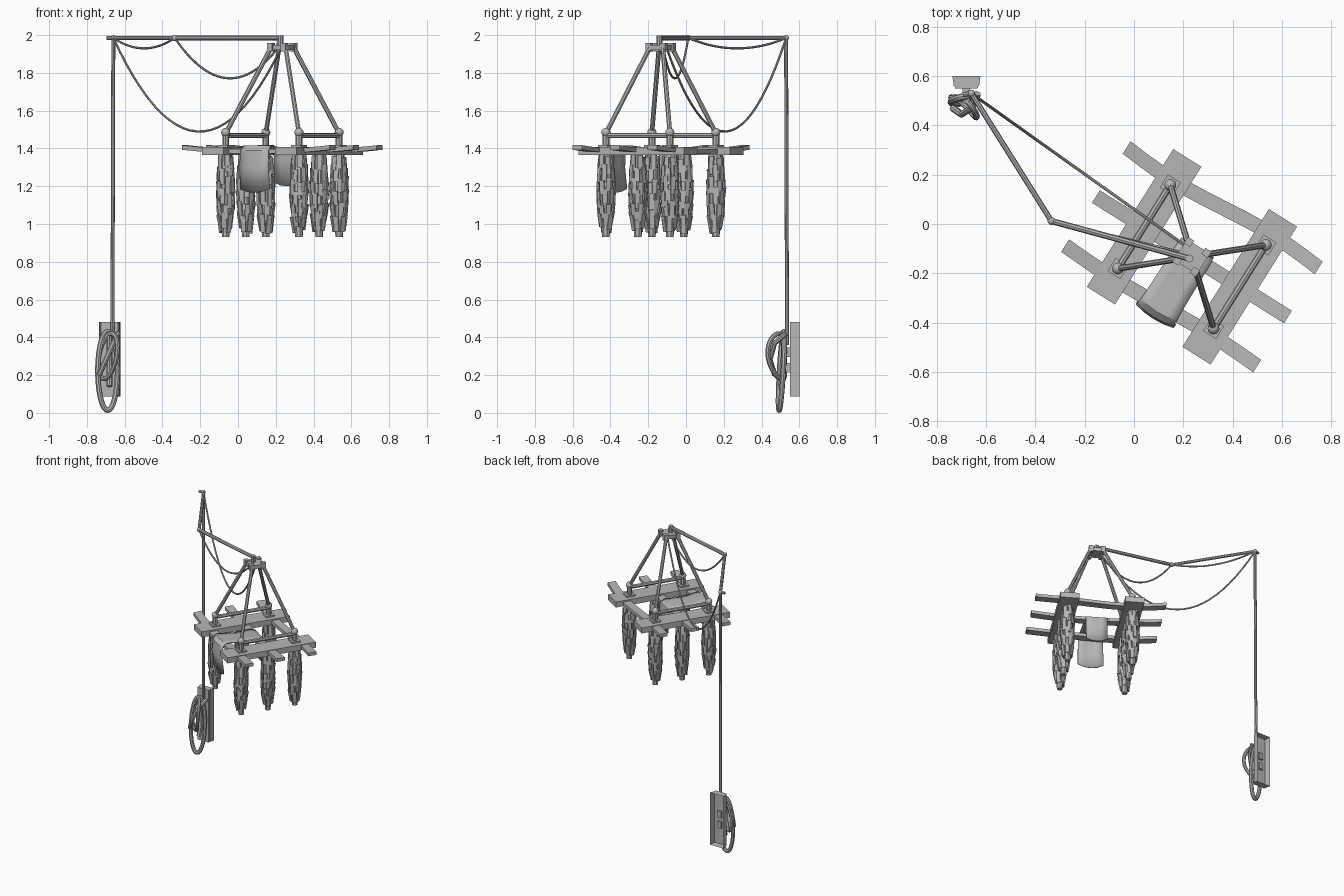
import bpy, bmesh, math, random
from math import sin, cos, pi, radians
from mathutils import Matrix, Vector

random.seed(4)
cube = bpy.data.objects.get("Cube")
if cube:
    bpy.data.objects.remove(cube, do_unlink=True)

grey = bpy.data.materials.new("plain grey")
grey.use_nodes = True
COLOUR = (0.47, 0.47, 0.47, 1)
grey.diffuse_color = COLOUR
grey.node_tree.nodes["Principled BSDF"].inputs["Base Color"].default_value = COLOUR

# Frame of the hanging rack: local x crosses the planks, local y runs along them
RACK = Matrix.Translation((0.235, -0.133, 0)) @ Matrix.Rotation(radians(-32.1), 4, 'Z')
WORLD = Matrix.Identity(4)


def add_object(name, mesh, smooth=False):
    obj = bpy.data.objects.new(name, mesh)
    bpy.context.collection.objects.link(obj)
    mesh.materials.clear()
    mesh.materials.append(grey)
    if smooth:
        bpy.ops.object.select_all(action='DESELECT')
        obj.select_set(True)
        bpy.context.view_layer.objects.active = obj
        bpy.ops.object.shade_smooth_by_angle(angle=radians(40))
    return obj


def finish(name, bm, frame=WORLD, smooth=False):
    bmesh.ops.transform(bm, matrix=frame, verts=bm.verts)
    bmesh.ops.recalc_face_normals(bm, faces=bm.faces)
    mesh = bpy.data.meshes.new(name)
    bm.to_mesh(mesh)
    bm.free()
    return add_object(name, mesh, smooth)


def add_box(bm, centre, size, turn=WORLD):
    m = Matrix.Translation(centre) @ turn @ Matrix.Diagonal((*size, 1))
    bmesh.ops.create_cube(bm, size=1, matrix=m)


def box(name, centre, size, frame=WORLD):
    bm = bmesh.new()
    add_box(bm, centre, size)
    return finish(name, bm, frame)


def tube(name, points, radius, frame=WORLD, closed=False):
    curve = bpy.data.curves.new(name, 'CURVE')
    curve.dimensions = '3D'
    curve.bevel_depth = radius
    curve.bevel_resolution = 2
    curve.use_fill_caps = True
    line = curve.splines.new('POLY')
    line.points.add(len(points) - 1)
    for p, co in zip(line.points, points):
        p.co = (*(frame @ Vector(co)), 1)
    line.use_cyclic_u = closed
    temp = bpy.data.objects.new(name, curve)
    mesh = bpy.data.meshes.new_from_object(temp)
    bpy.data.objects.remove(temp)
    return add_object(name, mesh, True)


def ball(name, centre, radius, frame=WORLD):
    bm = bmesh.new()
    bmesh.ops.create_uvsphere(bm, u_segments=12, v_segments=8, radius=radius,
                              matrix=Matrix.Translation(centre))
    return finish(name, bm, frame, True)


def cable(name, a, b, sag):
    a, b = Vector(a), Vector(b)
    steps = [i / 24 for i in range(25)]
    tube(name, [a.lerp(b, t) - Vector((0, 0, 4 * sag * t * (1 - t))) for t in steps], 0.006)


# Thin slats, gently bent, crossing under the planks
def slat(name, y, sway):
    bm = bmesh.new()
    rings = []
    for i in range(13):
        x = -0.46 + 0.92 * i / 12
        yy = y + sway * sin(pi * x / 0.46)
        z = 1.383 + 0.022 * (x / 0.46) ** 2
        rings.append([bm.verts.new((x, yy + dy, z + dz)) for dy, dz in
                      ((-0.03, -0.012), (0.03, -0.012), (0.03, 0.012), (-0.03, 0.012))])
    for r, s in zip(rings, rings[1:]):
        for k in range(4):
            bm.faces.new((r[k], r[k - 1], s[k - 1], s[k]))
    bm.faces.new(rings[0])
    bm.faces.new(rings[-1])
    finish(name, bm, RACK)


slat("back_slat", 0.235, 0.014)
slat("middle_slat", 0, 0.0)
slat("front_slat", -0.235, 0.008)


# Hanging bundle: a tapered core covered in ragged upright chips
def pendant(name, x, y):
    bm = bmesh.new()
    profile = [(1.37, 0.028), (1.2, 0.038), (1.02, 0.03), (0.96, 0.022), (0.93, 0.02)]
    rings = [[bm.verts.new((x + r * cos(k * pi / 4), y + r * sin(k * pi / 4), z))
              for k in range(8)] for z, r in profile]
    for r, s in zip(rings, rings[1:]):
        for k in range(8):
            bm.faces.new((r[k], r[k - 1], s[k - 1], s[k]))
    bm.faces.new(rings[0])
    bm.faces.new(rings[-1])
    for row in range(6):
        z = 1.32 - row * 0.062
        r = 0.032 + 0.013 * sin(pi * (row + 0.7) / 6.2)
        for k in range(7):
            a = 2 * pi * (k + row / 2) / 7 + random.uniform(-0.15, 0.15)
            tilt = Matrix.Rotation(a, 4, 'Z') @ Matrix.Rotation(
                (row - 2.2) * 0.05 + random.uniform(-0.04, 0.1), 4, 'Y')
            add_box(bm, (x + r * cos(a), y + r * sin(a), z + random.uniform(-0.015, 0.015)),
                    (0.008, 0.026, random.uniform(0.07, 0.1)), tilt)
    finish(name, bm, RACK)


# Planks, each with a pipe rail, posts, pendants and two struts to the hub
for side, word in ((-1, "right"), (1, "left")):
    px = side * 0.229
    box(word + "_plank", (px, 0, 1.387), (0.135, 0.66, 0.042), RACK)
    tube(word + "_rail", [(px, -0.2, 1.468), (px, 0.2, 1.468)], 0.014, RACK)
    for end, place in ((-1, "front"), (1, "back")):
        tag = f"{word}_{place}_"
        py = end * 0.2
        box(tag + "base_plate", (px, py, 1.413), (0.062, 0.062, 0.012), RACK)
        tube(tag + "post", [(px, py, 1.41), (px, py, 1.485)], 0.018, RACK)
        ball(tag + "knob", (px, py, 1.485), 0.024, RACK)
        tube(tag + "strut", [(px, py, 1.48), (side * 0.045, end * 0.04, 1.935)], 0.0125, RACK)
        box(tag + "clamp", (side * 0.042, end * 0.045, 1.935), (0.03, 0.03, 0.046), RACK)
    for i, place in enumerate(("front", "middle", "back")):
        pendant(f"{word}_{place}_pendant", px, (i - 1) * 0.2)

# Cloth draped over the front and middle slats
bm = bmesh.new()
drape = [(-0.285, 1.165), (-0.297, 1.3), (-0.29, 1.39), (-0.265, 1.415), (-0.23, 1.415),
         (-0.12, 1.402), (0, 1.408), (0.035, 1.395), (0.045, 1.34), (0.04, 1.2)]
rows = []
for i, (y, z) in enumerate(drape):
    half = 0.092 - 0.002 * i
    low = 0.02 if z < 1.25 else 0
    rows.append([bm.verts.new((half * t, y + (0.012 * t * t if i < 4 else 0), z + low * t * t))
                 for t in (-1, -0.5, 0, 0.5, 1)])
for r, s in zip(rows, rows[1:]):
    for k in range(4):
        bm.faces.new((r[k], r[k + 1], s[k + 1], s[k]))
cloth = finish("draped_cloth", bm, RACK, True)
solid = cloth.modifiers.new("thickness", 'SOLIDIFY')
solid.thickness = 0.006

# Hub and its hook
box("hub_plate", (0, 0, 1.935), (0.11, 0.1, 0.026), RACK)
HOOK = (0.225, -0.14, 1.985)
tube("hub_hook", [(0.225, -0.14, 1.93), (0.225, -0.14, 1.998)], 0.016)

# Overhead bent arm and upright pole
CORNER = (-0.335, 0.012, 1.985)
TOP = (-0.66, 0.53, 1.985)
tube("arm_inner", [HOOK, CORNER], 0.0125)
tube("arm_outer", [CORNER, TOP], 0.011)
ball("arm_joint", CORNER, 0.016)
ball("pole_joint", TOP, 0.015)
tube("pole_stub", [TOP, (-0.695, 0.525, 1.985)], 0.01)
tube("pole", [TOP, (-0.665, 0.535, 0.36)], 0.0105)

# Slack cables
cable("short_cable", TOP, CORNER, 0.055)
cable("middle_cable", CORNER, (0.21, -0.12, 1.93), 0.185)
cable("long_cable", TOP, (0.225, -0.1, 1.925), 0.465)

# Wall box with a bevelled front and open back
bm = bmesh.new()
add_box(bm, (-0.68, 0.575, 0.283), (0.114, 0.05, 0.395))
for v in bm.verts:
    if v.co.y < 0.57:
        v.co.x = -0.68 + (v.co.x + 0.68) * 0.8
bm.faces.ensure_lookup_table()
back = max(bm.faces, key=lambda f: f.calc_center_median().y)
bmesh.ops.inset_region(bm, faces=[back], thickness=0.008)
bmesh.ops.translate(bm, verts=back.verts, vec=(0, -0.04, 0))
finish("wall_box", bm)

# Cleat on the wall box
for i, z in enumerate((0.24, 0.32)):
    box(f"cleat_stem_{i + 1}", (-0.68, 0.545, z), (0.03, 0.06, 0.05))
tube("cleat_horn", [(-0.68, 0.5, 0.14), (-0.68, 0.52, 0.2), (-0.68, 0.52, 0.36),
                    (-0.68, 0.5, 0.43)], 0.016)

# Rope loops hung on the cleat
turns = [2 * pi * k / 40 for k in range(40)]
tube("long_rope_loop", [(-0.69 + 0.052 * cos(a), 0.505 + 0.012 * sin(a) + 0.01 * cos(a),
                         0.222 + 0.208 * sin(a)) for a in turns], 0.0145, closed=True)
tube("short_rope_loop", [(-0.69 + 0.05 * cos(a) + 0.012 * sin(a), 0.485 - 0.04 * cos(2 * a) * 0.3
                          - 0.04 * cos(a), 0.3 + 0.118 * sin(a) + 0.02 * cos(a))
                         for a in turns], 0.013, closed=True)
tube("rope_wrap", [(-0.635, 0.53, 0.42), (-0.66, 0.47, 0.37), (-0.7, 0.445, 0.28),
                   (-0.735, 0.47, 0.2)], 0.014)
